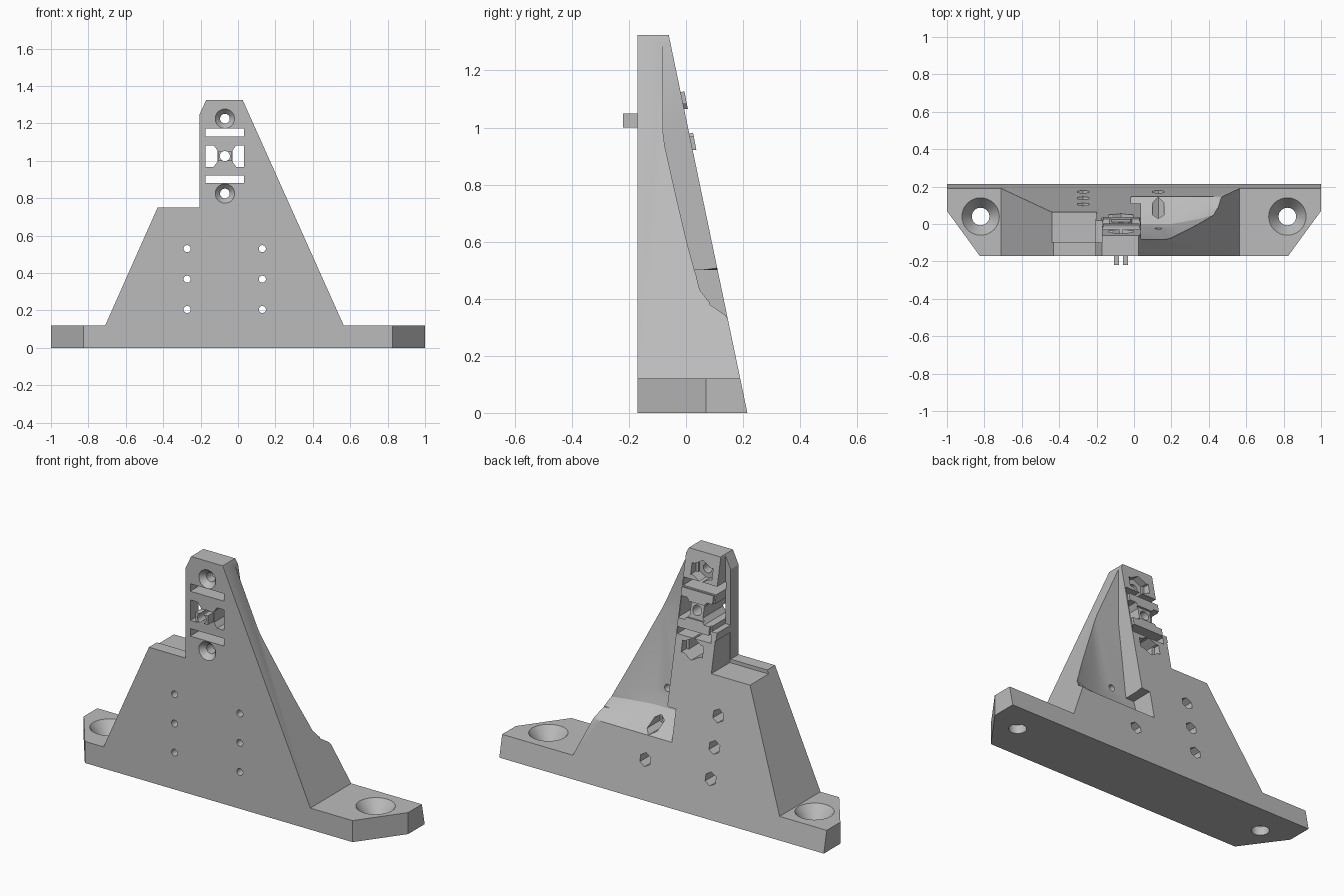
import bpy, bmesh, math
from mathutils import Matrix, Vector

cube = bpy.data.objects.get("Cube")
if cube:
    bpy.data.objects.remove(cube, do_unlink=True)

grey = bpy.data.materials.new("plain_grey")
grey.use_nodes = True
COLOUR = (0.5, 0.5, 0.5, 1)
grey.diffuse_color = COLOUR
grey.node_tree.nodes["Principled BSDF"].inputs["Base Color"].default_value = COLOUR


def loft(name, rings):
    """Closed solid through equal-length rings of points."""
    bm = bmesh.new()
    vs = [[bm.verts.new(p) for p in r] for r in rings]
    n = len(rings[0])
    for a, b in zip(vs, vs[1:]):
        for i in range(n):
            j = (i + 1) % n
            bm.faces.new((a[i], a[j], b[j], b[i]))
    bm.faces.new(vs[0][::-1])
    bm.faces.new(vs[-1])
    bmesh.ops.recalc_face_normals(bm, faces=bm.faces)
    me = bpy.data.meshes.new(name)
    bm.to_mesh(me)
    bm.free()
    me.materials.append(grey)
    ob = bpy.data.objects.new(name, me)
    bpy.context.collection.objects.link(ob)
    return ob


def box(name, x, y, z):
    return loft(name, [[(x[0], y[0], h), (x[1], y[0], h), (x[1], y[1], h), (x[0], y[1], h)] for h in z])


def prism_x(name, pts, x0, x1):
    return loft(name, [[(x, y, z) for y, z in pts] for x in (x0, x1)])


def prism_y(name, pts, y0, y1):
    return loft(name, [[(x, y, z) for x, z in pts] for y in (y0, y1)])


def bore_y(name, cx, cz, steps, sides=24):
    """Turned cutter along y; steps are (y, radius)."""
    ang = [math.tau * (i + 0.5) / sides for i in range(sides)]
    return loft(name, [[(cx + r * math.cos(a), y, cz + r * math.sin(a)) for a in ang] for y, r in steps])


def bore_z(name, cx, cy, steps, sides=32):
    ang = [math.tau * i / sides for i in range(sides)]
    return loft(name, [[(cx + r * math.cos(a), cy + r * math.sin(a), z) for a in ang] for z, r in steps])


def combine(tool, mode="DIFFERENCE"):
    tool.hide_render = True
    mod = body.modifiers.new("combine", "BOOLEAN")
    mod.operation = mode
    mod.solver = "EXACT"
    mod.object = tool
    bpy.context.view_layer.objects.active = body
    bpy.ops.object.modifier_apply(modifier=mod.name)
    bpy.data.objects.remove(tool, do_unlink=True)


def back(z):
    return 0.215 - 0.208 * z


# Main wedge: front outline with a leaning back face
FRONT = -0.17
outline = [(-1, 0), (1, 0), (1, .12), (.565, .12), (.025, 1.325), (-.17, 1.325),
           (-.205, 1.25), (-.205, .75), (-.43, .75), (-.71, .12), (-1, .12)]
body = loft("bracket_body", [[(x, FRONT, z) for x, z in outline],
                             [(x, back(z), z) for x, z in outline]])

# Foot corners and countersunk floor holes
for s in (-1, 1):
    tri = [(s * .825, FRONT), (s * 1.175, -.41), (s * 1.175, .31)]
    tri = [(s * .825, FRONT), (s * .79, -.218), (s * 1.2, -.218), (s * 1.2, .344)]
    combine(loft("corner_cutter", [[(x, y, z) for x, y in tri] for z in (-.1, .3)]))
    combine(bore_z("floor_hole_cutter", s * .82, .04,
                   [(-.1, .047), (.05, .047), (.12, .1), (.13, .1)]))

# Lower shelf behind the shoulder, and slimmer upper tower side
combine(box("shelf_cutter", (-.6, -.2), (-.1, .5), (.73, .9)))
combine(box("tower_side_cutter", (-.3, -.172), (-.1, .5), (.94, 1.5)))

# Scooped hollow in the back: (y, z, how much the sideways sweep moves it)
scoop = [(-.08, 1.5, 1), (-.08, .98, 1), (-.02, .5, 1), (0, .43, .8),
         (.055, .38, .4), (.147, .33, 0), (.4, .25, 0), (.4, 1.5, 0)]
sweep = [(.038, 0), (.2, 0), (.28, .018), (.35, .035), (.42, .058), (.6, .14)]
hollow = loft("hollow_cutter", [[(x, y + w * d, z) for y, z, w in scoop] for x, d in sweep])
bm = bmesh.new()
bm.from_mesh(hollow.data)
bmesh.ops.triangulate(bm, faces=bm.faces)
bm.to_mesh(hollow.data)
bm.free()
combine(hollow)

# Undercut beneath the tower
under = [(y, z) for y, z, w in scoop[2:7]]
combine(loft("undercut_cutter", [[(x, y, z) for y, z in under + [(.4, top)]]
                                 for x, top in ((-.015, .505), (.05, .555))]))

# Guide plug on the front and clamp tabs on the back of the tower
CX, CZ = -.07, 1.025
combine(box("guide_plug", (CX - .038, CX + .038), (-.22, -.12), (1.0, 1.05)), "UNION")
for z in (1.065, .92):
    y = back(z) + .013
    combine(prism_x("clamp_tab", [(y, z), (y - .012, z + .062), (y - .07, z + .05), (y - .06, z)],
                    -.165, .03), "UNION")

# Through slots and the window either side of the plug
for z in (.88, 1.13):
    combine(box("slot_cutter", (-.175, .032), (-.5, .5), (z, z + .042)))
window = [(.103, -.057), (.06, -.057), (.04, -.03), (.04, .03), (.06, .057), (.103, .057)]
for s in (-1, 1):
    combine(prism_y("window_cutter", [(CX + s * x, CZ + z) for x, z in window], -.5, .5))
combine(bore_y("plug_hole_cutter", CX, CZ, [(-.5, .027), (.5, .027)]))

# Countersunk tower holes with open nut pockets behind
for z in (.825, 1.225):
    combine(bore_y("tower_hole_cutter", CX, z, [(-.3, .052), (-.17, .052), (-.14, .026), (.5, .026)]))
    combine(bore_y("nut_pocket_cutter", CX, z, [(-.09, .058), (.5, .058)], 6))
    combine(box("pocket_notch_cutter", (-.135, -.005), (back(z) - .04, .5), (z - .03, z + .03)))

# Six mounting holes with hexagonal nut pockets
for x in (-.272, .13):
    for z in (.205, .367, .53):
        combine(bore_y("mount_hole_cutter", x, z, [(-.5, .019), (.5, .019)], 16))
        combine(bore_y("mount_nut_cutter", x, z, [(0, .036), (.5, .036)], 6))

# Crisp edges with smooth bores
bpy.ops.object.select_all(action="DESELECT")
body.select_set(True)
bpy.context.view_layer.objects.active = body
bpy.ops.object.shade_smooth_by_angle(angle=math.radians(25))
